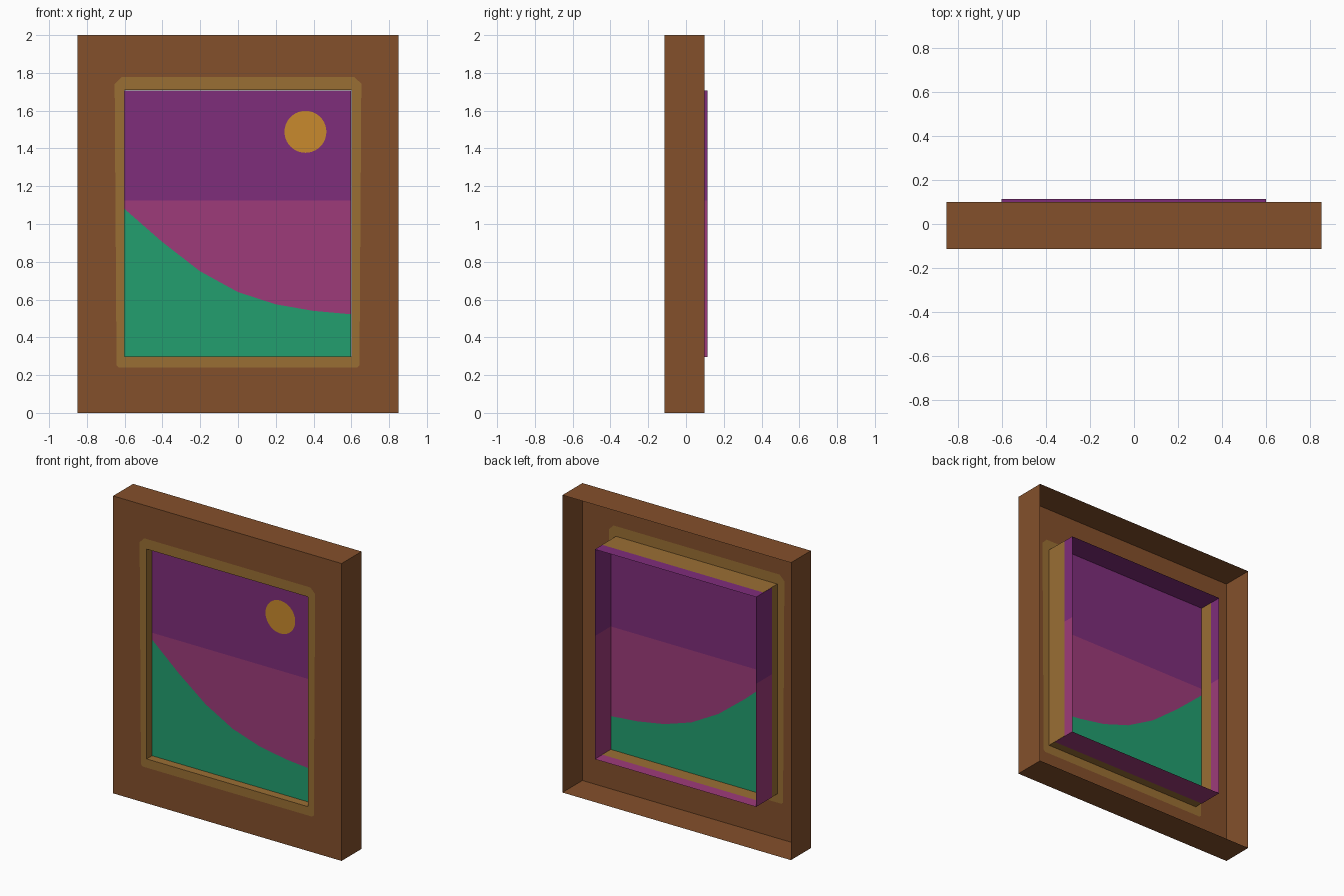
import bpy, bmesh, math

if "Cube" in bpy.data.objects:
    bpy.data.objects.remove(bpy.data.objects["Cube"])

def srgb(h):
    out = []
    for i in (0, 2, 4):
        c = int(h[i:i + 2], 16) / 255
        out.append(c / 12.92 if c <= 0.04045 else ((c + 0.055) / 1.055) ** 2.4)
    return (*out, 1.0)

def material(name, h):
    m = bpy.data.materials.new(name)
    m.diffuse_color = srgb(h)
    m.use_nodes = True
    m.node_tree.nodes["Principled BSDF"].inputs["Base Color"].default_value = m.diffuse_color
    return m

WOOD = material("brown wood", "84502B")
GOLD = material("dull gold", "9A6F34")
SKY = material("purple sky", "7F2D7B")
DUSK = material("magenta dusk", "9E3B7A")
HILL = material("green hill", "229F6F")
SUN = material("orange sun", "C98A2D")

def make(name, faces, mats):
    """Object from (corner list, material slot) pairs, shared corners merged."""
    bm = bmesh.new()
    for pts, slot in faces:
        f = bm.faces.new([bm.verts.new(p) for p in pts])
        f.material_index = slot
    bmesh.ops.remove_doubles(bm, verts=bm.verts, dist=1e-5)
    me = bpy.data.meshes.new(name)
    bm.to_mesh(me)
    bm.free()
    for m in mats:
        me.materials.append(m)
    ob = bpy.data.objects.new(name, me)
    bpy.context.collection.objects.link(ob)
    return ob

def rect(x, z0, z1):
    return [(-x, z0), (x, z0), (x, z1), (-x, z1)]

def at(y, *pts):
    return [(x, y, z) for x, z in pts]

def tube(loop, y0, y1, slot):
    """Open walls running along y from a closed x-z outline."""
    n = len(loop)
    return [(at(y0, loop[(i + 1) % n], loop[i]) + at(y1, loop[i], loop[(i + 1) % n]), slot)
            for i in range(n)]

FRONT, BACK, PICTURE, END = -0.113, 0.099, -0.056, 0.113
outer = rect(0.85, 0, 2)
inner = rect(0.6, 0.298, 1.709)

# Wooden frame: open-backed shell with a gold border round the opening
b, t = 0.012, 0.035
border = [(-0.643 + b, 0.239), (0.643 - b, 0.239), (0.643, 0.239 + b), (0.653, 1.777 - t),
          (0.653 - t, 1.777), (-0.653 + t, 1.777), (-0.653, 1.777 - t), (-0.643, 0.239 + b)]
faces = []
for i in range(4):
    j = (i + 1) % 4
    p, q, r = border[2 * i], border[2 * i + 1], border[(2 * i + 2) % 8]
    faces += [(at(FRONT, outer[i], outer[j], q, p), 0),
              (at(FRONT, outer[j], r, q), 0),
              (at(FRONT, p, q, inner[j], inner[i]), 1),
              (at(FRONT, q, r, inner[j]), 1)]
faces += tube(outer[::-1], BACK, FRONT, 0)[::1]
faces += tube(inner, FRONT, 0.036, 1)
make("picture_frame", faces, [WOOD, GOLD])

# Picture box: painted front sheet, open back
s = 0.0012
HORIZON, TOP, BOTTOM = 1.125, 1.709 - s, 0.298 - s
hill = [(-0.6, 1.08), (-0.4, 0.905), (-0.2, 0.75), (0, 0.64),
        (0.2, 0.575), (0.4, 0.54), (0.6, 0.522)]
faces = []
for (x0, h0), (x1, h1) in zip(hill, hill[1:]):
    x0, x1 = x0 - s, x1 - s
    faces += [(at(PICTURE, (x0, BOTTOM), (x1, BOTTOM), (x1, h1), (x0, h0)), 2),
              (at(PICTURE, (x0, h0), (x1, h1), (x1, HORIZON), (x0, HORIZON)), 1),
              (at(PICTURE, (x0, HORIZON), (x1, HORIZON), (x1, TOP), (x0, TOP)), 0)]
# Walls split at the horizon: purple above, magenta below
L, R = -0.6 - s, 0.6 - s
loop = [(L, BOTTOM), (R, BOTTOM), (R, HORIZON), (R, TOP), (L, TOP), (L, HORIZON)]
for (pts, _), slot in zip(tube(loop[::-1], PICTURE, END, 0), [0, 0, 0, 1, 1, 1]):
    zmid = sum(p[2] for p in pts) / 4
    faces.append((pts, 0 if zmid > HORIZON else 1))
make("painted_picture", faces, [SKY, DUSK, HILL])

# Sun disc just in front of the sky
disc = [(0.357 + 0.111 * math.cos(a * math.tau / 40), 1.488 + 0.111 * math.sin(a * math.tau / 40))
        for a in range(40)]
make("sun", [(at(PICTURE - 0.004, *disc), 0)], [SUN])
